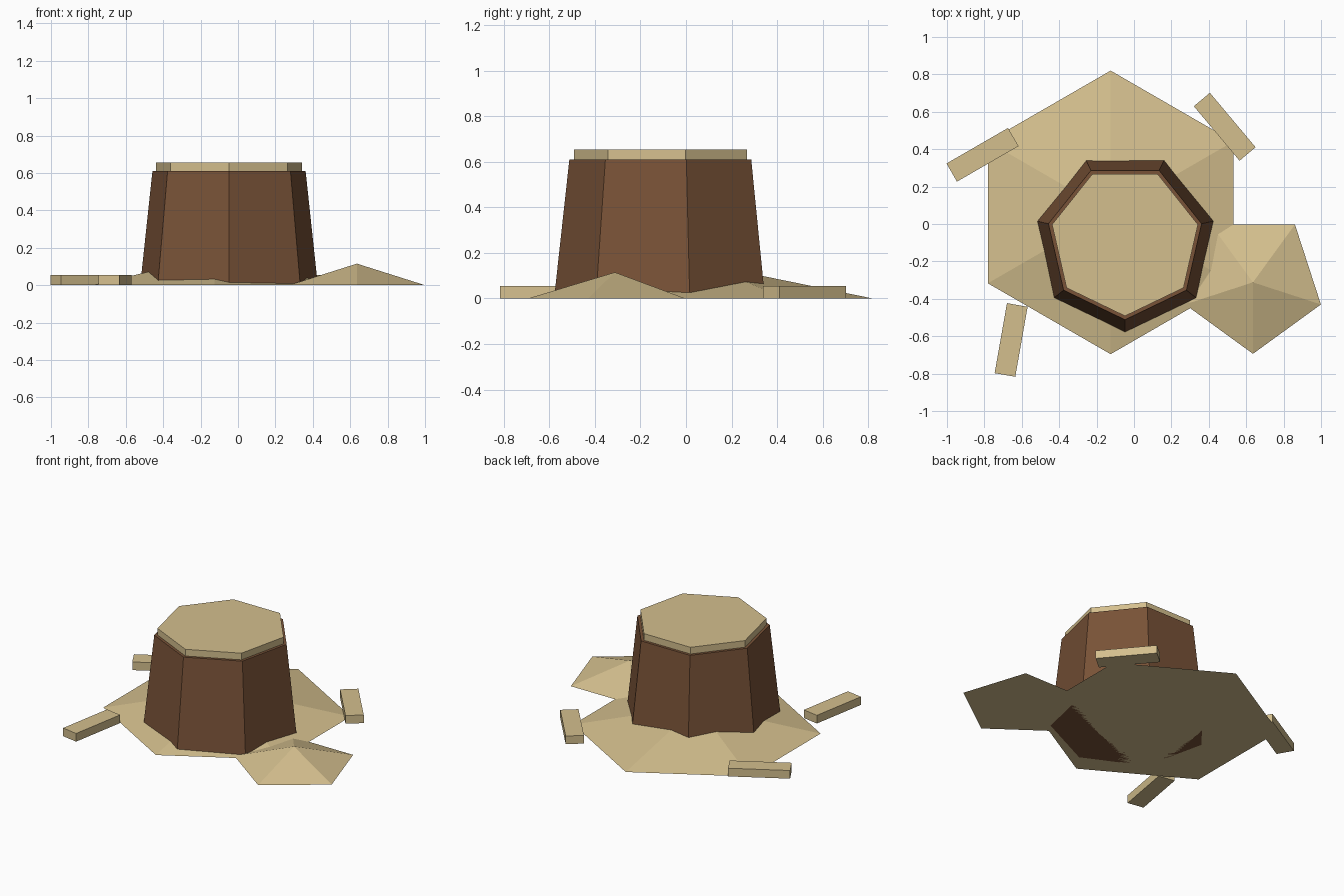
import bpy
import math

if "Cube" in bpy.data.objects:
    bpy.data.objects.remove(bpy.data.objects["Cube"])


def material(name, rgb):
    m = bpy.data.materials.new(name)
    m.diffuse_color = (*rgb, 1.0)
    m.use_nodes = True
    m.node_tree.nodes["Principled BSDF"].inputs["Base Color"].default_value = m.diffuse_color
    return m


SAND = material("sand", (0.658, 0.521, 0.270))
BROWN = material("dark wood", (0.188, 0.084, 0.038))


def frustum(name, sides, centre, r_bottom, r_top, z0, z1, mat):
    """Flat-sided cone or prism with one corner pointing to the front (-y)."""
    bpy.ops.mesh.primitive_cone_add(
        vertices=sides, radius1=r_bottom, radius2=r_top, depth=z1 - z0,
        location=(centre[0], centre[1], (z0 + z1) / 2),
        rotation=(0, 0, math.pi))  # first corner is at +y, turn it to -y
    ob = bpy.context.object
    ob.name = name
    ob.data.materials.append(mat)
    return ob


def chip(name, x, y, degrees):
    """Small wooden plank lying on the ground."""
    bpy.ops.mesh.primitive_cube_add(
        size=1, location=(x, y, 0.0275), rotation=(0, 0, math.radians(degrees)))
    ob = bpy.context.object
    ob.name = name
    ob.scale = (0.38, 0.112, 0.055)
    ob.data.materials.append(SAND)


# Stump trunk and its pale cut top
STUMP = (-0.048, -0.092)
frustum("stump_trunk", 7, STUMP, 0.487, 0.42, 0.0, 0.61, BROWN)
frustum("stump_top", 7, STUMP, 0.40, 0.40, 0.608, 0.655, SAND)

# Low ground mounds
frustum("large_mound", 6, (-0.125, 0.062), 0.758, 0.0, 0.0, 0.155, SAND)
frustum("small_mound", 5, (0.636, -0.312), 0.382, 0.0, 0.0, 0.115, SAND)

# Scattered wood chips
for label, x, y, angle in (("left", -0.81, 0.37, 30),
                           ("back", 0.485, 0.52, -50),
                           ("front", -0.657, -0.62, 80)):
    chip("wood_chip_" + label, x, y, angle)
